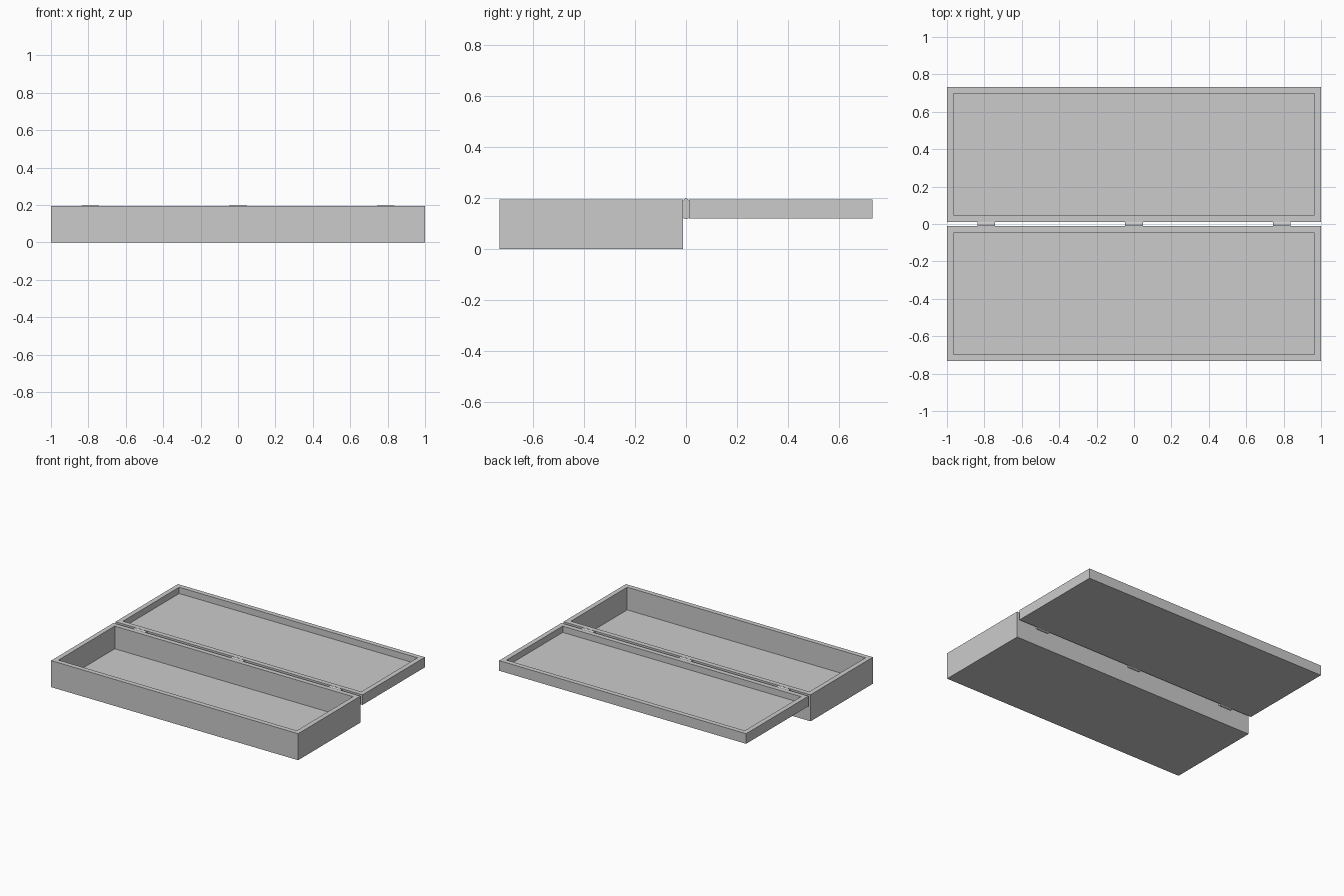
import bpy, bmesh, math

if "Cube" in bpy.data.objects:
    bpy.data.objects.remove(bpy.data.objects["Cube"])

WALL, FLOOR = 0.05, 0.028


def finish(bm, name):
    bmesh.ops.recalc_face_normals(bm, faces=bm.faces)
    mesh = bpy.data.meshes.new(name)
    bm.to_mesh(mesh)
    bm.free()
    obj = bpy.data.objects.new(name, mesh)
    bpy.context.collection.objects.link(obj)
    return obj


def tray(name, y0, y1, z0, z1):
    """Open-topped tray: a box whose top face is inset and pushed down."""
    bm = bmesh.new()
    bmesh.ops.create_cube(bm, size=1)
    for v in bm.verts:
        v.co = (v.co.x * 2,
                (y0 + y1) / 2 + v.co.y * (y1 - y0),
                (z0 + z1) / 2 + v.co.z * (z1 - z0))
    bm.normal_update()
    top = max(bm.faces, key=lambda f: f.calc_center_median().z)
    bmesh.ops.inset_individual(bm, faces=[top], thickness=WALL)
    inner = bmesh.ops.extrude_discrete_faces(bm, faces=[top])["faces"][0]
    for v in inner.verts:
        v.co.z = z0 + FLOOR
    return finish(bm, name)


def hinge(name, x, width=0.096, r=0.014, z0=0.117, z1=0.198, steps=8):
    """Hinge plate with a rounded-slot profile, extruded along x."""
    bm = bmesh.new()
    pts = []
    for zc, start in ((z1 - r, 0), (z0 + r, math.pi)):
        for i in range(steps + 1):
            a = start + math.pi * i / steps
            pts.append((x - width / 2, r * math.cos(a), zc + r * math.sin(a)))
    face = bm.faces.new([bm.verts.new(p) for p in pts])
    ext = bmesh.ops.extrude_face_region(bm, geom=[face])["geom"]
    bmesh.ops.translate(bm, vec=(width, 0, 0),
                        verts=[g for g in ext if isinstance(g, bmesh.types.BMVert)])
    return finish(bm, name)


# Deep base in front, shallow lid folded open behind it
tray("case_base", -0.733, -0.012, 0.0, 0.194)
tray("case_lid", 0.012, 0.733, 0.12, 0.194)

# Three hinges along the gap
for label, x in (("left", -0.79), ("middle", 0.0), ("right", 0.79)):
    hinge("hinge_" + label, x)
